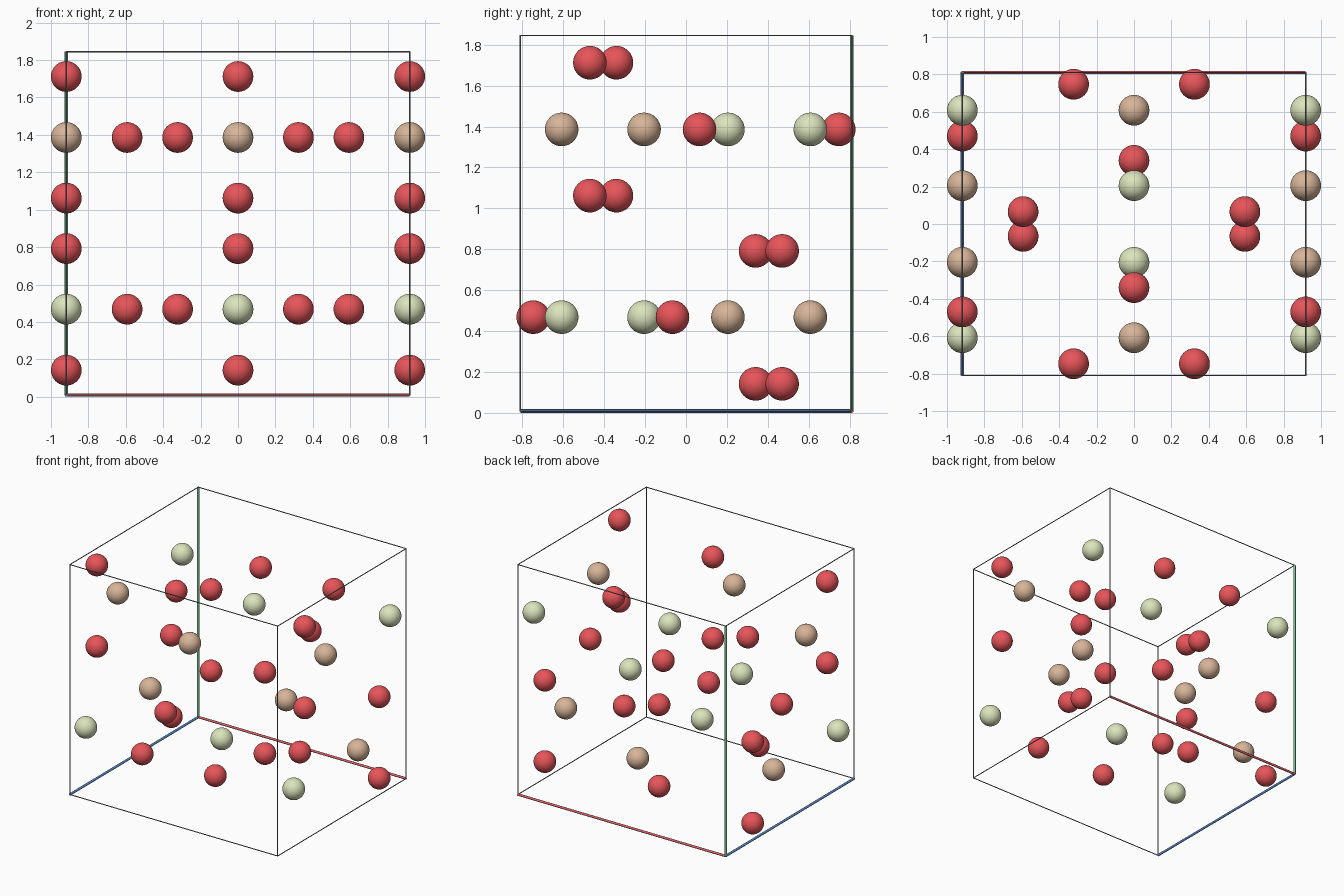
import bpy
from mathutils import Vector

if "Cube" in bpy.data.objects:
    bpy.data.objects.remove(bpy.data.objects["Cube"])

HX, HY, HZ = 0.918, 0.81, 0.918     # half sizes of the cell
CZ = 0.927                          # height of the cell centre
R = 0.082                           # ball radius


def material(name, rgb):
    m = bpy.data.materials.new(name)
    lin = [(c / 255 / 12.92) if c < 11 else ((c / 255 + 0.055) / 1.055) ** 2.4 for c in rgb]
    m.diffuse_color = (*lin, 1)
    m.use_nodes = True
    m.node_tree.nodes["Principled BSDF"].inputs["Base Color"].default_value = m.diffuse_color
    return m


RED = material("ball red", (232, 85, 90))
TAN = material("ball tan", (216, 181, 153))
GREEN = material("ball pale green", (220, 228, 188))
GREY = material("frame grey", (125, 128, 130))
AXIS_RED = material("axis red", (220, 100, 104))
AXIS_GREEN = material("axis green", (115, 190, 140))
AXIS_BLUE = material("axis blue", (95, 145, 215))


def ball(name, mat, x, y, z):
    bpy.ops.mesh.primitive_uv_sphere_add(segments=40, ring_count=20, radius=R,
                                         location=(x, y, CZ + z))
    o = bpy.context.object
    o.name = name
    o.data.materials.append(mat)
    bpy.ops.object.shade_smooth()


def rod(name, mat, a, b, r):
    a, b = Vector(a), Vector(b)
    bpy.ops.mesh.primitive_cylinder_add(vertices=12, radius=r, depth=(b - a).length,
                                        location=(a + b) / 2)
    o = bpy.context.object
    o.name = name
    o.rotation_euler = (b - a).to_track_quat('Z', 'Y').to_euler()
    o.data.materials.append(mat)
    bpy.ops.object.shade_smooth_by_angle()


# Balls: the lower half is the upper half turned about the x axis (s = -1)
for s in (1, -1):
    for x, y_red, y_tan, y_green in ((-HX, -0.47, -0.205, 0.608),
                                     (0, -0.34, -0.608, 0.205),
                                     (HX, -0.47, -0.205, 0.608)):
        for z in (0.785, 0.135):
            ball("red_ball", RED, x, s * y_red, s * z)
        ball("tan_ball", TAN, x, s * y_tan, s * 0.459)
        ball("green_ball", GREEN, x, s * y_green, s * 0.459)
    for m in (-1, 1):
        ball("red_ball", RED, m * 0.593, s * 0.066, s * 0.459)
        ball("red_ball", RED, m * 0.323, s * 0.747, s * 0.459)

# Cell frame: three thick coloured axes at the back left corner, thin grey rods elsewhere
half = (HX, HY, HZ)
origin = (-1, 1, -1)
axes = (("axis_x", AXIS_RED), ("axis_y", AXIS_BLUE), ("axis_z", AXIS_GREEN))
for i in range(3):
    j, k = [n for n in range(3) if n != i]
    for u in (-1, 1):
        for v in (-1, 1):
            a = [0, 0, 0]
            a[i], a[j], a[k] = -half[i], u * half[j], v * half[k]
            b = list(a)
            b[i] = half[i]
            a[2] += CZ
            b[2] += CZ
            if u == origin[j] and v == origin[k]:
                rod(axes[i][0], axes[i][1], a, b, 0.009)
            else:
                rod("frame_rod", GREY, a, b, 0.0035)
